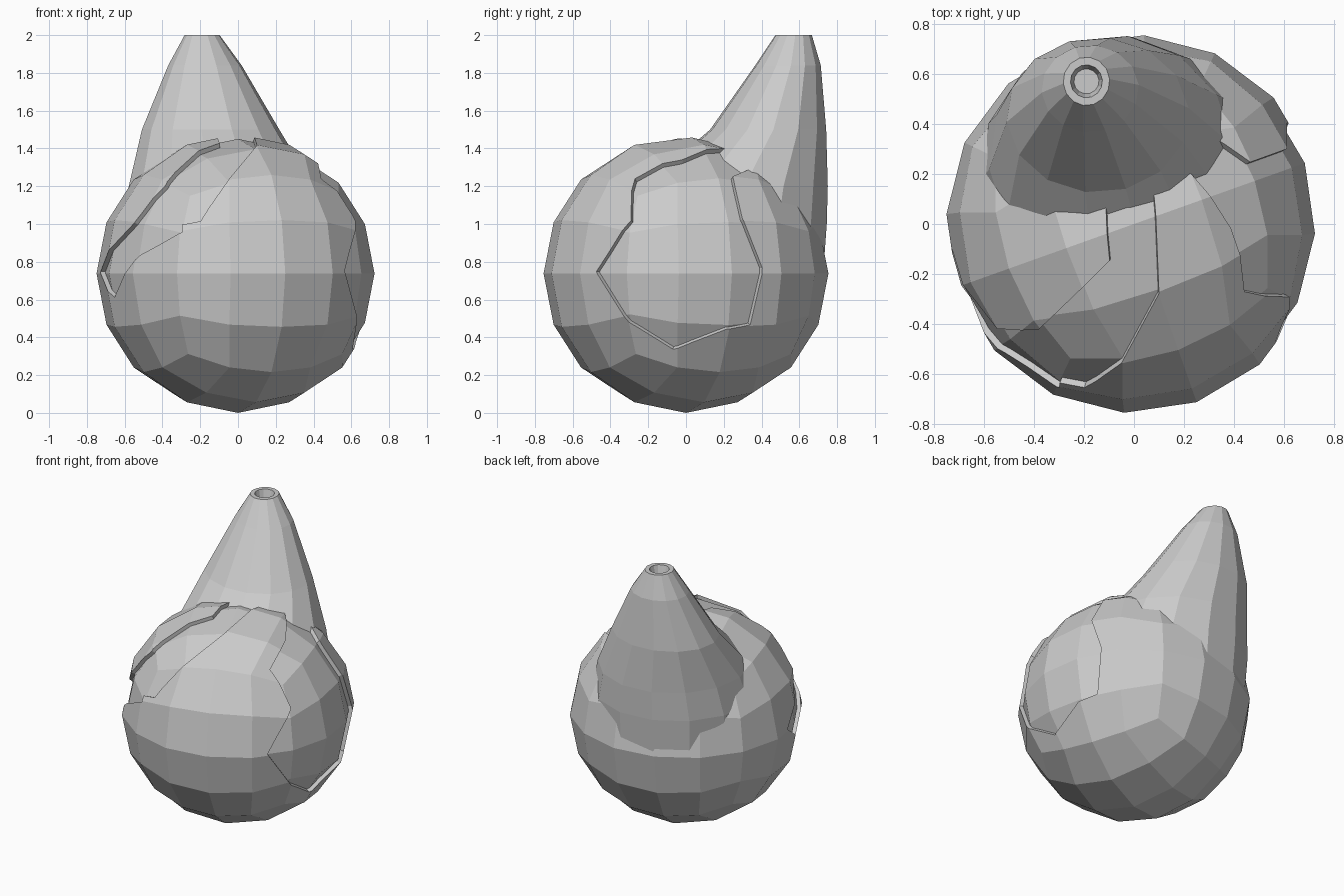
import bpy, bmesh, math
from mathutils import Vector, Matrix

if "Cube" in bpy.data.objects:
    bpy.data.objects.remove(bpy.data.objects["Cube"])

CENTRE = Vector((0, 0, 0.738))
LEAN = math.radians(108)   # direction the neck leans towards


def finish(name, bm):
    bmesh.ops.recalc_face_normals(bm, faces=bm.faces[:])
    me = bpy.data.meshes.new(name)
    bm.to_mesh(me)
    bm.free()
    ob = bpy.data.objects.new(name, me)
    bpy.context.collection.objects.link(ob)
    return ob


def globe(name, scale):
    """Ball made from a cube divided twice and pushed out to a sphere."""
    bm = bmesh.new()
    bmesh.ops.create_cube(bm, size=2)
    for _ in range(2):
        bmesh.ops.subdivide_edges(bm, edges=bm.edges[:], cuts=1, use_grid_fill=True)
        for v in bm.verts:
            v.co.normalize()
    turn = Matrix.Rotation(math.radians(19.5), 3, 'Z')
    for v in bm.verts:
        p = turn @ v.co * scale
        v.co = CENTRE + Vector((p.x * 0.75, p.y * 0.755, p.z * 0.738))
    return finish(name, bm)


def carve(target, outline):
    """Cut a radial wedge, bounded by the outline, out of the shell."""
    bm = bmesh.new()
    dirs = [Vector(p).normalized() for p in outline]
    mid = sum(dirs, Vector()).normalized()
    apex = bm.verts.new(CENTRE)
    cap = bm.verts.new(CENTRE + mid * 1.8)
    ring = [bm.verts.new(CENTRE + d * 1.8) for d in dirs]
    for i, v in enumerate(ring):
        w = ring[(i + 1) % len(ring)]
        bm.faces.new((apex, v, w))
        bm.faces.new((cap, w, v))
    cutter = finish("cutter", bm)
    cutter.hide_render = True
    mod = target.modifiers.new("carve", 'BOOLEAN')
    mod.operation = 'DIFFERENCE'
    mod.solver = 'EXACT'
    mod.object = cutter
    bpy.context.view_layer.objects.active = target
    bpy.ops.object.modifier_apply(modifier=mod.name)
    bpy.data.objects.remove(cutter)


# Round body: outer shell with an inner core showing through the chips
shell = globe("body_shell", 1.0)
globe("body_core", 0.965)

# Chipped area on the right side
carve(shell, [(.21, .22, .66), (.40, -.02, .62), (.44, -.27, .50),
              (.62, -.29, .28), (.57, -.48, .01), (.63, -.30, -.26),
              (.62, -.07, -.41), (.66, .22, -.30), (.61, .35, -.28),
              (.62, .41, .03), (.61, .30, .29), (.47, .25, .52),
              (.32, .36, .57)])

# Long crack running from the top over the front left
carve(shell, [(.08, .16, .72), (.10, -.28, .68), (-.05, -.55, .49),
              (-.20, -.66, .28), (-.30, -.64, .26), (-.30, -.66, .22),
              (-.52, -.52, .10), (-.67, -.30, -.13), (-.73, -.10, .01),
              (-.55, -.42, .27), (-.38, -.42, .47), (-.10, -.15, .71),
              (-.12, .18, .71)])

# Leaning neck with a small hollow opening: (centre x, centre y, z, rx, ry)
rings = [(-.07, .20, 0.72, .53, .53), (-.075, .215, 1.00, .54, .535),
         (-.09, .265, 1.20, .49, .49), (-.145, .435, 1.50, .365, .31),
         (-.175, .54, 1.84, .195, .175), (-.19, .57, 2.00, .093, .097),
         (-.19, .57, 2.00, .064, .066), (-.19, .57, 1.94, .05, .05)]
SIDES = 14
bm = bmesh.new()
loops = []
for cx, cy, z, rx, ry in rings:
    loops.append([bm.verts.new((cx + rx * math.cos(LEAN + 2 * math.pi * i / SIDES),
                                cy + ry * math.sin(LEAN + 2 * math.pi * i / SIDES), z))
                  for i in range(SIDES)])
for lo, hi in zip(loops, loops[1:]):
    for i in range(SIDES):
        j = (i + 1) % SIDES
        bm.faces.new((lo[i], lo[j], hi[j], hi[i]))
bm.faces.new(loops[0][::-1])
bm.faces.new(loops[-1])
finish("neck", bm)
